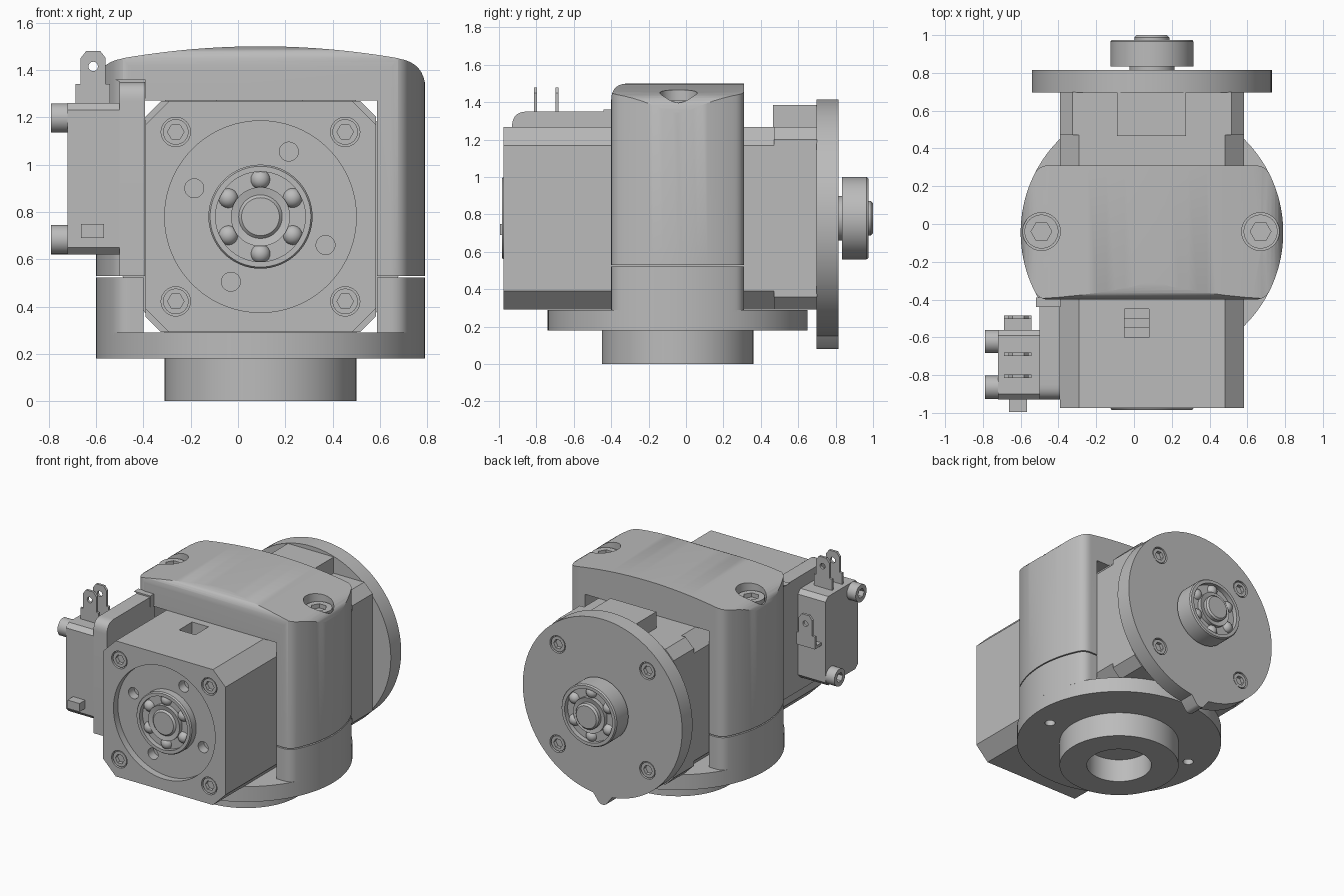
import bpy, bmesh
from math import sin, cos, pi, asin
from mathutils import Matrix, Vector

cube = bpy.data.objects.get("Cube")
if cube:
    bpy.data.objects.remove(cube, do_unlink=True)

CX, CY, CZ = 0.095, -0.045, 0.78      # shared axes of base and motor
TAU = 2 * pi

mat = bpy.data.materials.new("machined_grey")
mat.use_nodes = True
GREY = (0.5, 0.5, 0.5, 1)
mat.diffuse_color = GREY
mat.node_tree.nodes["Principled BSDF"].inputs["Base Color"].default_value = GREY


def finish(name, bm):
    bmesh.ops.recalc_face_normals(bm, faces=bm.faces)
    mesh = bpy.data.meshes.new(name)
    bm.to_mesh(mesh)
    bm.free()
    mesh.materials.append(mat)
    ob = bpy.data.objects.new(name, mesh)
    bpy.context.collection.objects.link(ob)
    return ob


def place(axis, c, u, v):
    return {"x": (c, u, v), "y": (u, c, v), "z": (u, v, c)}[axis]


def prism(name, pts, axis, a, b):
    """Extrude a flat outline along an axis from a to b."""
    bm = bmesh.new()
    lo = [bm.verts.new(place(axis, a, *p)) for p in pts]
    hi = [bm.verts.new(place(axis, b, *p)) for p in pts]
    bm.faces.new(lo)
    bm.faces.new(hi)
    for i in range(len(pts)):
        j = (i + 1) % len(pts)
        bm.faces.new((lo[i], lo[j], hi[j], hi[i]))
    return finish(name, bm)


def ring(u, v, r, n=64):
    return [(u + r * cos(TAU * i / n), v + r * sin(TAU * i / n)) for i in range(n)]


def rect(u0, u1, v0, v1, c=0.0):
    """Rectangle with optional chamfered corners."""
    if not c:
        return [(u0, v0), (u1, v0), (u1, v1), (u0, v1)]
    return [(u0 + c, v0), (u1 - c, v0), (u1, v0 + c), (u1, v1 - c),
            (u1 - c, v1), (u0 + c, v1), (u0, v1 - c), (u0, v0 + c)]


def curve(p, q, r, n=8):
    """Rounded corner from p to r with control point q."""
    p, q, r = Vector(p), Vector(q), Vector(r)
    return [tuple(p * (1 - t) ** 2 + q * 2 * t * (1 - t) + r * t * t)
            for t in (i / n for i in range(n + 1))]


def boolean(ob, tool, op="DIFFERENCE"):
    mod = ob.modifiers.new("cut", "BOOLEAN")
    mod.object, mod.operation, mod.solver = tool, op, "EXACT"
    bpy.context.view_layer.objects.active = ob
    bpy.ops.object.modifier_apply(modifier=mod.name)
    bpy.data.objects.remove(tool, do_unlink=True)


def drill(ob, axis, u, v, r, a, b, n=32):
    boolean(ob, prism("cutter", ring(u, v, r, n), axis, a, b))


def bolt(name, axis, u, v, r, base, top, socket, depth):
    """Round head with a hexagonal socket; top is the outer face."""
    ob = prism(name, ring(u, v, r, 32), axis, base, top)
    s = 1 if top > base else -1
    drill(ob, axis, u, v, socket, top - s * depth, top + s * 0.05, 6)


def bearing(name, face, s, back, tip, neck):
    """Ball bearing on the motor axis, facing along s * y."""
    prof = [(0, tip), (0.08, tip), (0.092, tip - 0.012), (0.092, -0.012), (0.125, -0.005),
            (0.125, -0.035), (0.19, -0.035), (0.19, 0), (0.213, 0), (0.22, -0.01),
            (0.22, back), (0.12, back), (0.12, neck), (0, neck)]
    bm = bmesh.new()
    vs = [bm.verts.new((CX + r, face + s * t, CZ)) for r, t in prof]
    es = [bm.edges.new(e) for e in zip(vs, vs[1:])]
    bmesh.ops.spin(bm, geom=vs + es, cent=(CX, 0, CZ), axis=(0, 1, 0),
                   angle=TAU, steps=64, use_duplicate=False)
    bmesh.ops.remove_doubles(bm, verts=bm.verts, dist=0.0005)
    for i in range(6):
        a = TAU * (i + 0.5) / 6 + 1.05
        bmesh.ops.create_uvsphere(bm, u_segments=20, v_segments=12, radius=0.042,
                                  matrix=Matrix.Translation((CX + 0.157 * cos(a), face - s * 0.045,
                                                             CZ + 0.157 * sin(a))))
    return finish(name, bm)


# Base flange with hollow boss
flange = prism("base_flange", ring(CX, CY, 0.695, 96), "z", 0.18, 0.29)
for s in (1, -1):
    drill(flange, "z", CX + s * 0.53, CY - s * 0.1, 0.035, 0.1, 0.25)
boss = prism("base_boss", ring(CX, CY, 0.405, 96), "z", 0.0, 0.185)
drill(boss, "z", CX, CY, 0.22, -0.1, 0.17, 64)


# Plan outline of the housing: a disc cut flat at front and back
def plan():
    r, half = 0.695, 0.355
    a = asin(half / r)
    pts = []
    for side in (1, -1):
        base = 0 if side > 0 else pi
        arc = [base - (a - 0.07) + 2 * (a - 0.07) * i / 24 for i in range(25)]
        on = lambda t: (CX + r * cos(t), CY + r * sin(t))
        first, last = on(base - a), on(base + a)
        pts += curve((first[0] - side * 0.05, first[1]), first, on(arc[0]))[:-1]
        pts += [on(t) for t in arc]
        pts += curve(on(arc[-1]), last, (last[0] - side * 0.05, last[1]))[1:]
    return pts


def opening(z0):
    return prism("cutter", rect(-0.4, 0.587, z0, 1.27), "y", -2, 2)


# Lower side pillars
pillars = prism("lower_pillars", plan(), "z", 0.28, 0.522)
boolean(pillars, opening(0.2))

# Domed cover bridging the motor
cover = prism("domed_cover", plan(), "z", 0.53, 1.6)
right = [(0.58 * i / 12, 1.5 - 0.05 * (i / 12) ** 2) for i in range(13)]
right += curve((0.585, 1.448), (0.695, 1.43), (0.697, 1.32))
dome = [(CX - x, z) for x, z in reversed(right[1:])] + [(CX + x, z) for x, z in right]
dome = [(CX - 0.72, 0.4)] + [(CX - 0.72, 1.32)] + dome + [(CX + 0.72, 1.32), (CX + 0.72, 0.4)]
boolean(cover, prism("cutter", dome, "y", -1, 1), "INTERSECT")
side = [(-0.4, 0.4)] + curve((-0.4, 1.41), (-0.4, 1.5), (-0.31, 1.5)) + [(0.31, 1.51), (0.31, 0.4)]
boolean(cover, prism("cutter", side, "x", -1, 1), "INTERSECT")
boolean(cover, opening(0.2))
for i, x in enumerate((-0.49, 0.67)):
    drill(cover, "z", x, -0.04, 0.1, 1.38, 1.7, 48)
    bolt(f"cover_bolt_{i}", "z", x, -0.04, 0.09, 1.37, 1.41, 0.055, 0.035)

# Motor body: chamfered block with a round front recess
body = prism("motor_body", rect(-0.392, 0.583, 0.292, 1.268, 0.1), "y", -0.975, 0.48)
drill(body, "y", CX, CZ, 0.405, -1.2, -0.925, 96)
for dx, dz in ((0.12, 0.275), (-0.28, 0.12), (0.275, -0.12), (-0.125, -0.275)):
    drill(body, "y", CX + dx, CZ + dz, 0.04, -1.2, -0.86)
boolean(body, prism("cutter", rect(-0.05, 0.08, -0.6, -0.45), "z", 1.12, 1.5))
prism("slot_bridge", rect(-0.05, 0.08, -0.55, -0.5), "z", 1.1, 1.2)

# Rear motor section, key block and round end plate
prism("rear_section", rect(-0.392, 0.583, 0.292, 1.268, 0.066), "y", 0.47, 0.7)
prism("rear_key_block", rect(-0.09, 0.275, 1.1, 1.385), "y", 0.465, 0.7)
plate = prism("rear_plate", ring(CX, CZ, 0.635, 96), "y", 0.697, 0.815)
prism("rear_plate_tab", [(CX - 0.09, 0.17), (CX - 0.03, 0.09), (CX - 0.015, 0.08),
                         (CX + 0.015, 0.08), (CX + 0.03, 0.09), (CX + 0.09, 0.17)], "y", 0.697, 0.815)

# Corner bolts in front and rear faces
n = 0
for x in (CX - 0.358, CX + 0.358):
    for z in (CZ - 0.358, CZ + 0.358):
        n += 1
        drill(body, "y", x, z, 0.062, -1.2, -0.945)
        bolt(f"front_bolt_{n}", "y", x, z, 0.054, -0.94, -0.97, 0.035, 0.025)
        drill(plate, "y", x, z, 0.062, 0.785, 1.2)
        bolt(f"rear_bolt_{n}", "y", x, z, 0.054, 0.78, 0.81, 0.035, 0.025)

# Shaft bearings
bearing("front_bearing", -0.985, -1, -0.065, 0.0, -0.07)
bearing("rear_bearing", 0.975, 1, -0.14, 0.025, -0.165)

# Connector bracket and block
bracket = [(-0.39, 0.53), (-0.93, 0.53)] + curve((-0.93, 1.27), (-0.93, 1.35), (-0.85, 1.35)) + [(-0.39, 1.35)]
prism("connector_bracket", bracket, "x", -0.5, -0.393)
prism("bracket_fillet", [(-0.5, 1.28)] + curve((-0.5, 1.35), (-0.5, 1.35), (-0.52, 1.36), 2)
      + [(-0.39, 1.36), (-0.39, 1.28)], "y", -0.44, -0.39)
prism("connector_block", rect(-0.93, -0.56, 0.62, 1.26, 0.03), "x", -0.72, -0.495)
bolt("connector_bolt_upper", "x", -0.865, 1.197, 0.062, -0.715, -0.79, 0.035, 0.04)
bolt("connector_bolt_lower", "x", -0.622, 0.683, 0.062, -0.715, -0.79, 0.035, 0.04)
prism("connector_nub", rect(-0.663, -0.567, 0.69, 0.75), "y", -0.995, -0.92)


# Blade terminals: wide foot, narrow tip with a hole
def terminal(name, y, z):
    pts = [(-0.075, 0), (0.07, 0), (0.07, 0.08), (0.053, 0.08), (0.053, 0.19), (0.03, 0.22),
           (-0.03, 0.22), (-0.053, 0.19), (-0.053, 0.08), (-0.075, 0.08)]
    ob = prism(name, [(-0.612 + u, z + v) for u, v in pts], "y", y - 0.009, y + 0.009)
    drill(ob, "y", -0.612, z + 0.155, 0.02, y - 0.1, y + 0.1, 20)


terminal("terminal_front", -0.805, 1.26)
terminal("terminal_middle", -0.69, 1.26)
terminal("terminal_rear", -0.494, 0.92)
prism("terminal_rear_foot", rect(-0.687, -0.542, -0.57, -0.485), "z", 0.91, 0.93)

# Smooth round surfaces, keep edges sharp
bpy.ops.object.select_all(action="DESELECT")
for ob in bpy.context.scene.objects:
    if ob.type == "MESH" and mat.name in ob.data.materials:
        ob.select_set(True)
        bpy.context.view_layer.objects.active = ob
bpy.ops.object.shade_smooth_by_angle(angle=0.6)
